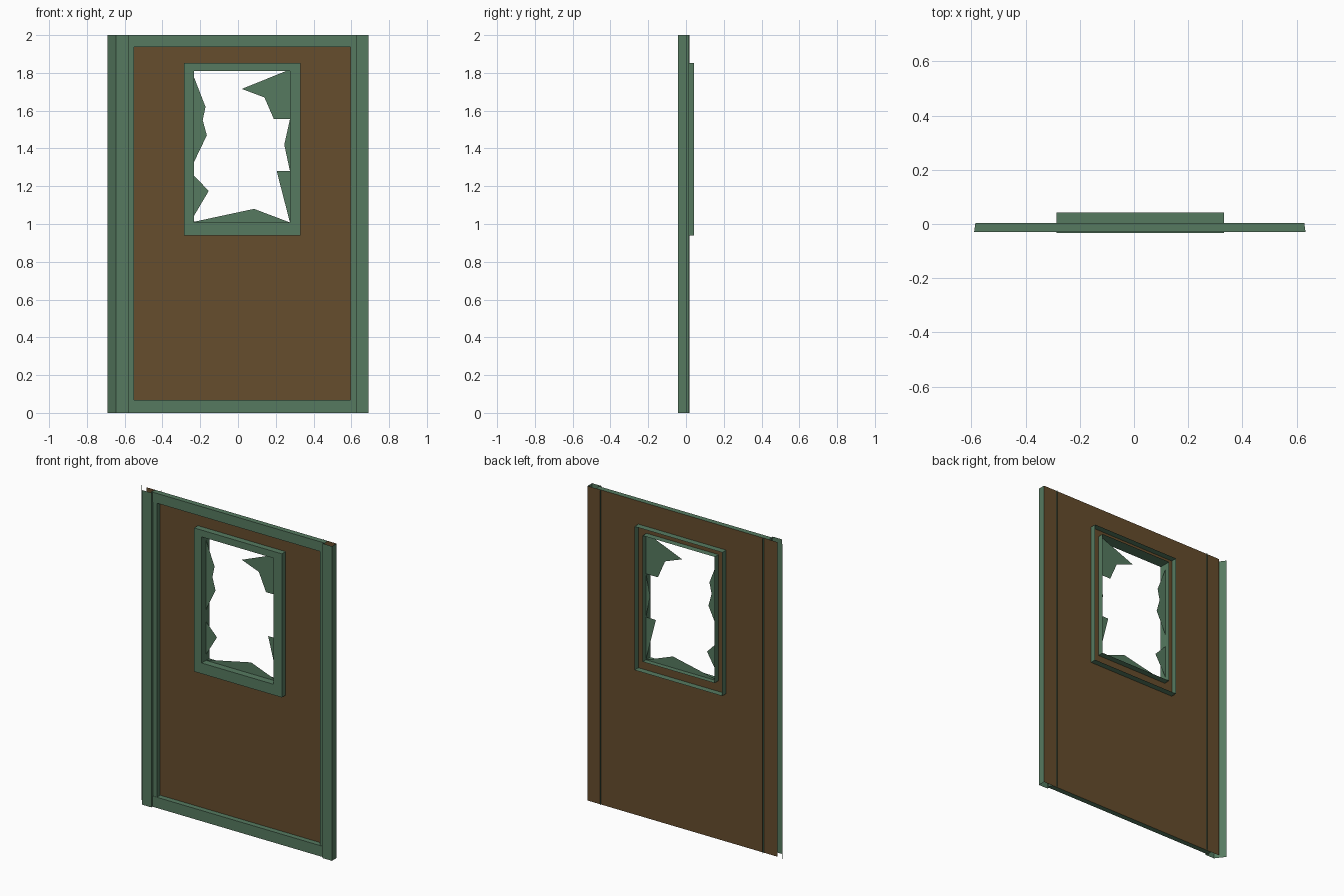
import bpy

if "Cube" in bpy.data.objects:
    bpy.data.objects.remove(bpy.data.objects["Cube"])

def make_material(name, rgb):
    m = bpy.data.materials.new(name)
    m.diffuse_color = (*rgb, 1)
    m.use_nodes = True
    m.node_tree.nodes["Principled BSDF"].inputs["Base Color"].default_value = m.diffuse_color
    return m

GREEN = make_material("painted green", (0.093, 0.195, 0.117))
BROWN = make_material("wood brown", (0.133, 0.074, 0.026))

def make_object(name, verts, faces, mat):
    me = bpy.data.meshes.new(name)
    me.from_pydata(verts, [], faces)
    me.materials.append(mat)
    ob = bpy.data.objects.new(name, me)
    bpy.context.collection.objects.link(ob)
    return ob

def folded_sheet(name, points_a, points_b):
    """Sheet spanned between two matching open polylines."""
    n = len(points_a)
    faces = [(i, i + 1, n + i + 1, n + i) for i in range(n - 1)]
    return make_object(name, points_a + points_b, faces, GREEN)

def rect(x0, x1, z0, z1, y):
    return [(x0, y, z0), (x1, y, z0), (x1, y, z1), (x0, y, z1)]

def ring_strip(name, loops, mat):
    """Joins successive rectangular loops with faces."""
    verts = [v for loop in loops for v in loop]
    faces = []
    for k in range(len(loops) - 1):
        for i in range(4):
            j = (i + 1) % 4
            faces.append((4 * k + i, 4 * k + j, 4 * k + 4 + j, 4 * k + 4 + i))
    return make_object(name, verts, faces, mat)

# opening and outer edge of the window (x0, x1, z0, z1)
OPENING = (-0.232, 0.275, 1.008, 1.81)
OUTER = (-0.285, 0.332, 0.94, 1.853)

# brown door panel with the window hole
ring_strip("door_panel", [rect(-0.645, 0.69, 0, 2, 0.004), rect(*OPENING, 0.004)], BROWN)

# folded side posts, open at top and bottom
left = [(-0.69, 0.018), (-0.645, -0.042), (-0.58, -0.042), (-0.58, -0.028), (-0.55, -0.028), (-0.55, 0.015)]
right = [(0.69, 0.004), (0.69, -0.042), (0.625, -0.042), (0.625, -0.028), (0.595, -0.028), (0.595, 0.015)]
for name, prof in (("left_post", left), ("right_post", right)):
    folded_sheet(name, [(x, y, 0) for x, y in prof], [(x, y, 2) for x, y in prof])

# top and bottom rails, open at the back
for name, z0, z1 in (("bottom_rail", 0, 0.068), ("top_rail", 1.938, 2)):
    prof = [(0.004, z0), (-0.03, z0), (-0.03, z1), (0.004, z1)]
    folded_sheet(name, [(-0.59 if y < 0 else -0.585, y, z) for y, z in prof],
                 [(0.633 if y < 0 else 0.628, y, z) for y, z in prof])

# window frame: outer wall, front face, inner wall
ring_strip("window_frame", [rect(*OUTER, 0.043), rect(*OUTER, -0.034),
                            rect(*OPENING, -0.034), rect(*OPENING, 0.043)], GREEN)

# broken pane shards left in the opening
L, R, B, T = OPENING
shards = {
    "upper_left": [(L, T), (L, 1.33), (-0.165, 1.47), (-0.187, 1.55), (-0.172, 1.62), (L, 1.775)],
    "lower_left": [(L, 1.045), (-0.155, 1.175), (L, 1.255)],
    "bottom": [(L, B), (R, B), (0.085, 1.08), (L, 1.012)],
    "lower_right": [(R, B), (R, 1.28), (0.205, 1.28)],
    "middle_right": [(R, 1.28), (R, 1.555), (0.245, 1.42)],
    "upper_right": [(R, 1.555), (R, T), (0.255, T), (0.02, 1.715), (0.14, 1.67), (0.19, 1.555)],
}
for name, pts in shards.items():
    make_object("pane_shard_" + name, [(x, 0.01, z) for x, z in pts], [tuple(range(len(pts)))], GREEN)
